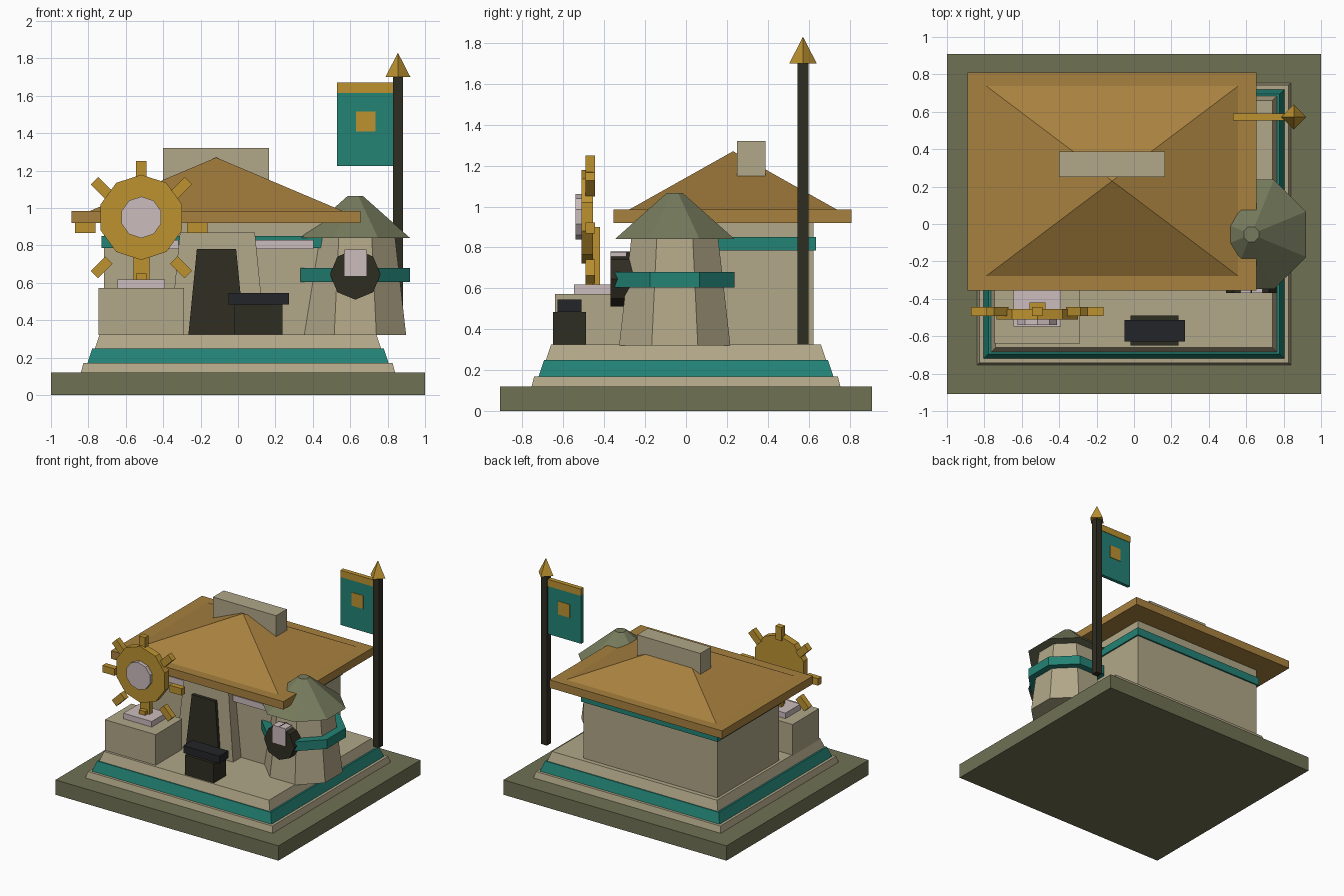
import bpy, bmesh
from math import radians, cos, sin, pi
from mathutils import Matrix, Vector

cube = bpy.data.objects.get("Cube")
if cube:
    bpy.data.objects.remove(cube, do_unlink=True)


def material(name, r, g, b):
    lin = [((c / 255 + 0.055) / 1.055) ** 2.4 for c in (r, g, b)] + [1]
    m = bpy.data.materials.new(name)
    m.use_nodes = True
    m.diffuse_color = lin
    m.node_tree.nodes["Principled BSDF"].inputs["Base Color"].default_value = lin
    return m


OLIVE = material("olive ground", 112, 113, 84)
STONE = material("pale stone", 177, 167, 136)
TEAL = material("teal trim", 35, 130, 117)
WOOD = material("brown roof", 168, 129, 63)
GOLD = material("gold", 188, 146, 48)
PINK = material("pale pink", 204, 188, 190)
DARK = material("dark brown", 47, 45, 34)
BLACK = material("black", 36, 37, 40)
SLATE = material("green slate", 118, 123, 93)


def finish(name, bm, mat):
    bmesh.ops.recalc_face_normals(bm, faces=bm.faces)
    me = bpy.data.meshes.new(name)
    bm.to_mesh(me)
    bm.free()
    me.materials.append(mat)
    ob = bpy.data.objects.new(name, me)
    bpy.context.collection.objects.link(ob)
    return ob


def box(name, mat, x, y, z, inset=(0, 0)):
    """Box from (min, max) ranges; inset narrows the top in x and y."""
    bm = bmesh.new()
    bmesh.ops.create_cube(bm, size=1)
    for v in bm.verts:
        top = v.co.z > 0
        p = []
        for axis, r in enumerate((x, y)):
            half = (r[1] - r[0]) / 2 - (inset[axis] if top else 0)
            p.append((r[0] + r[1]) / 2 + (half if v.co[axis] > 0 else -half))
        v.co = Vector((*p, z[1] if top else z[0]))
    return finish(name, bm, mat)


def prism(name, mat, n, centre, r1, r2, depth, turn=0.0, facing=False):
    """Cone or prism from its base centre; facing makes its axis point to -y."""
    bm = bmesh.new()
    bmesh.ops.create_cone(bm, cap_ends=True, segments=n, radius1=r1, radius2=r2, depth=depth)
    m = Matrix.Translation((0, 0, depth / 2)) @ Matrix.Rotation(turn, 4, 'Z')
    if facing:
        m = Matrix.Rotation(pi / 2, 4, 'X') @ m
    bmesh.ops.transform(bm, matrix=Matrix.Translation(centre) @ m, verts=bm.verts)
    bmesh.ops.remove_doubles(bm, verts=bm.verts, dist=1e-5)
    return finish(name, bm, mat)


# Ground slab and stepped plinth
box("ground_slab", OLIVE, (-1, 1), (-.91, .91), (0, .12))
for name, mat, hx, hy, z0, z1, inset in (
        ("plinth_foot", STONE, .84, .755, .12, .17, .013),
        ("plinth_band", TEAL, .805, .72, .17, .25, .026),
        ("plinth_top", STONE, .765, .685, .25, .325, .025)):
    box(name, mat, (-hx, hx), (-hy, hy), (z0, z1), (inset, inset))

# House walls, trim and windows
HX, HY = -.117, .228
box("house_walls", STONE, (HX - .6, HX + .6), (HY - .395, HY + .395), (.32, .93))
box("house_trim", TEAL, (HX - .612, HX + .612), (HY - .408, HY + .408), (.785, .85))
for side, name in ((-1, "right_lintel"), (1, "left_lintel")):
    cx = HX + side * .36
    box(name, PINK, (cx - .16, cx + .16), (HY - .43, HY - .39), (.78, .83))

# Porch and door
box("porch", STONE, (-.365, .145), (-.27, -.1), (.32, .87), (.055, .02))
box("door", DARK, (-.265, .035), (-.295, -.2), (.325, .78), (.045, .016))

# Roof with ridge block
box("roof_eaves", WOOD, (-.89, .655), (-.355, .81), (.92, .985))
box("roof_hip", WOOD, (-.79, .557), (-.278, .738), (.985, 1.27), (.6732, .5078))
box("ridge_block", STONE, (-.4, .167), (.25, .388), (1.15, 1.32))

# Octagonal tower; sizes are given across the flats
TX, TY = .627, -.055
FLAT = 1 / cos(pi / 8)
for name, mat, z, a, b, h in (
        ("tower_body", STONE, .32, .272, .213, .52),
        ("tower_band", TEAL, .605, .293, .293, .075),
        ("tower_roof", SLATE, .84, .293, .04, .225)):
    prism(name, mat, 8, (TX, TY, z), a * FLAT, b * FLAT, h, pi / 8)
prism("tower_window", DARK, 8, (TX, -.25, .645), .135, .135, .118, 0, True)
box("window_panel", PINK, (.57, .686), (-.37, -.29), (.637, .778))

# Flagpole and banner
PX, PY = .855, .572
box("flagpole", DARK, (PX - .027, PX + .027), (PY - .027, PY + .027), (.325, 1.7))
prism("pole_finial", GOLD, 4, (PX, PY, 1.7), .067, 0, .13)
box("banner", TEAL, (.53, .83), (PY - .014, PY + .014), (1.225, 1.62))
box("banner_bar", GOLD, (.53, .83), (PY - .018, PY + .018), (1.615, 1.67))
box("banner_square", GOLD, (.63, .735), (PY - .018, PY + .018), (1.41, 1.517))

# Chest
box("chest_body", DARK, (-.02, .237), (-.65, -.49), (.325, .485))
box("chest_lid", BLACK, (-.05, .272), (-.628, -.512), (.485, .545))

# Pedestal with sun wheel
WX = -.517
box("pedestal", STONE, (-.745, -.29), (-.64, -.3), (.32, .573))
box("pedestal_plate", PINK, (WX - .127, WX + .127), (-.548, -.355), (.573, .618))
box("wheel_post", GOLD, (WX - .043, WX + .043), (-.458, -.42), (.618, .9))
prism("wheel_disc", GOLD, 10, (WX, -.455, .95), .228, .228, .056, 0, True)
prism("wheel_hub", PINK, 10, (WX, -.505, .95), .111, .111, .036, 0, True)
for i in range(8):
    a = i * pi / 4
    ray = box("wheel_ray_%d" % (i + 1), GOLD, (-.055, .055), (-.023, .023), (-.028, .028))
    ray.location = (WX + .3 * cos(a), -.468, .895 + .3 * sin(a))
    ray.rotation_euler.y = -a
